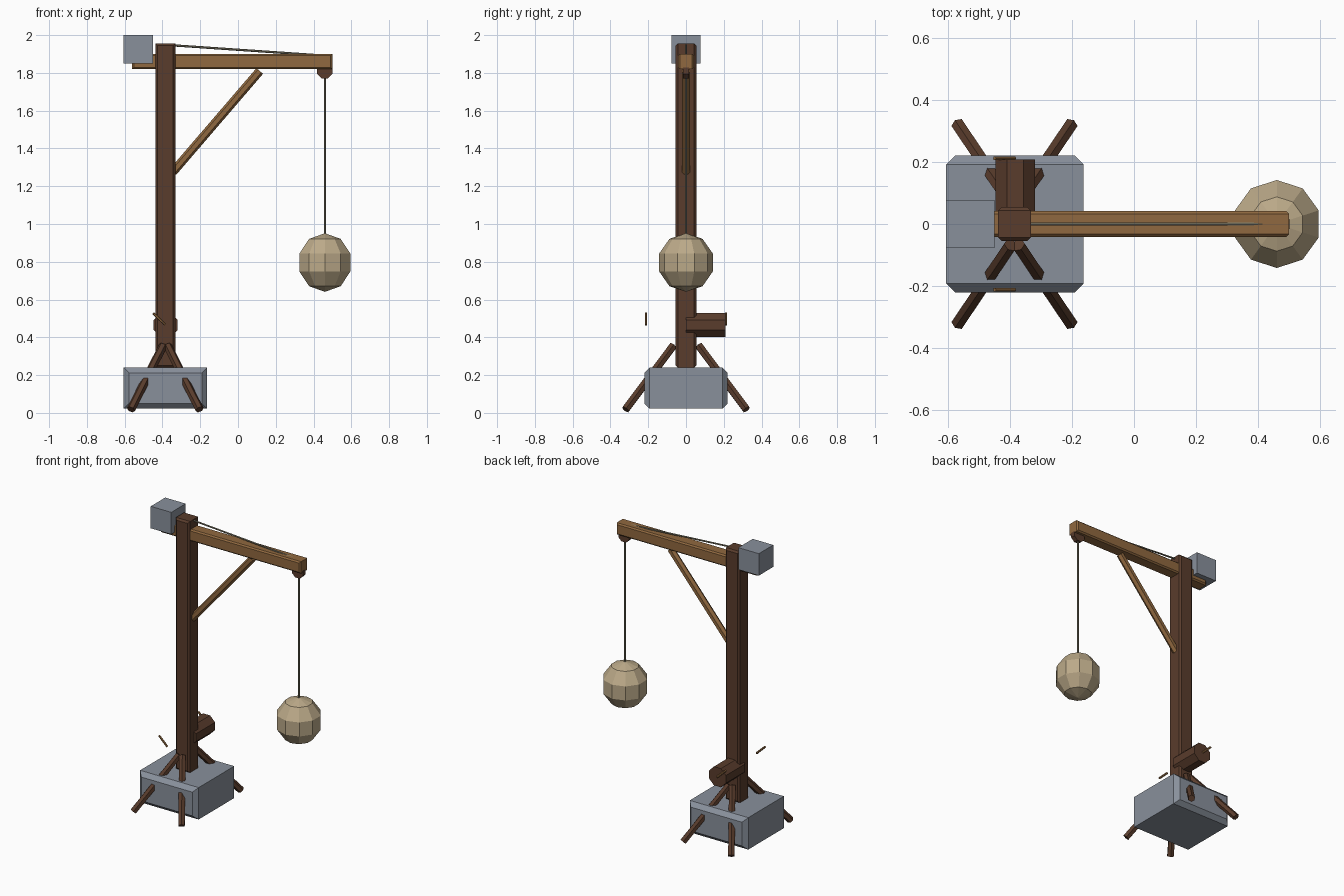
import bpy, bmesh, math
from mathutils import Vector, Matrix

if "Cube" in bpy.data.objects:
    bpy.data.objects.remove(bpy.data.objects["Cube"])


def material(name, rgb):
    m = bpy.data.materials.new(name)
    m.diffuse_color = (*rgb, 1)
    m.use_nodes = True
    m.node_tree.nodes["Principled BSDF"].inputs["Base Color"].default_value = m.diffuse_color
    return m


DARK = material("dark_wood", (0.10, 0.045, 0.025))
LIGHT = material("light_wood", (0.28, 0.14, 0.05))
STONE = material("stone", (0.25, 0.28, 0.33))
SACK = material("sacking", (0.50, 0.40, 0.25))
ROPE = material("rope", (0.22, 0.20, 0.14))


def finish(name, bm, mat):
    bmesh.ops.recalc_face_normals(bm, faces=bm.faces)
    me = bpy.data.meshes.new(name)
    bm.to_mesh(me)
    bm.free()
    me.materials.append(mat)
    ob = bpy.data.objects.new(name, me)
    bpy.context.collection.objects.link(ob)
    return ob


def block(name, x, z, half_y, bevel, mat):
    """Rectangle in xz, extruded along y, with its front and back rims chamfered."""
    bm = bmesh.new()
    rings = []
    layers = [(-half_y, bevel), (-half_y + bevel, 0), (half_y - bevel, 0), (half_y, bevel)]
    if bevel == 0:
        layers = [layers[0], layers[3]]
    for y, i in layers:
        pts = [(x[0] + i, z[0] + i), (x[1] - i, z[0] + i),
               (x[1] - i, z[1] - i), (x[0] + i, z[1] - i)]
        rings.append([bm.verts.new((px, y, pz)) for px, pz in pts])
    for a, b in zip(rings, rings[1:]):
        for k in range(4):
            n = (k + 1) % 4
            bm.faces.new((a[k], a[n], b[n], b[k]))
    bm.faces.new(rings[0])
    bm.faces.new(rings[-1])
    return finish(name, bm, mat)


def rod(name, a, b, r, sides, mat, spin=0.0):
    """Faceted cylinder from point a to point b."""
    a, b = Vector(a), Vector(b)
    d = b - a
    bm = bmesh.new()
    m = (Matrix.Translation((a + b) / 2) @ d.to_track_quat('Z', 'Y').to_matrix().to_4x4()
         @ Matrix.Rotation(spin, 4, 'Z'))
    bmesh.ops.create_cone(bm, cap_ends=True, segments=sides, radius1=r, radius2=r,
                          depth=d.length, matrix=m)
    return finish(name, bm, mat)


PX = -0.385   # post centre line
BX = 0.46     # hanging line

# Stone footing, post, jib and counterweight
block("stone_base", (-0.605, -0.163), (0.022, 0.24), 0.22, 0.028, STONE)
block("post", (-0.438, -0.332), (0.24, 1.956), 0.055, 0.012, DARK)
block("jib", (-0.56, 0.50), (1.82, 1.90), 0.042, 0.009, LIGHT)
block("counterweight", (-0.605, -0.45), (1.85, 2.0), 0.078, 0, STONE)

# Diagonal brace and tie rope
rod("brace", (-0.345, 0, 1.275), (0.115, 0, 1.81), 0.023, 6, LIGHT)
rod("tie_rope", (-0.36, 0, 1.947), (0.42, 0, 1.894), 0.006, 6, ROPE)

# Four splayed legs
for sx in (-1, 1):
    for sy in (-1, 1):
        rod("leg", (PX + sx * 0.182, sy * 0.32, 0.018),
            (PX + sx * 0.012, sy * 0.068, 0.355), 0.023, 6, DARK)

# Winding drum with a crank bar on each side
rod("winch_drum", (PX + 0.002, 0.0, 0.465), (PX + 0.002, 0.208, 0.465), 0.069, 8, DARK, math.pi / 8)
for y in (-0.212, 0.212):
    rod("crank", (-0.449, y, 0.528), (-0.385, y, 0.467), 0.007, 6, LIGHT)

# Pulley, hanging rope and sack
rod("pulley", (BX, -0.016, 1.812), (BX, 0.016, 1.812), 0.044, 8, DARK, math.pi / 8)
rod("hanging_rope", (BX, 0, 0.93), (BX, 0, 1.80), 0.006, 6, ROPE)
bm = bmesh.new()
bmesh.ops.create_uvsphere(bm, u_segments=10, v_segments=5, radius=0.149,
                          matrix=Matrix.Translation((BX, 0, 0.796)) @ Matrix.Diagonal((1, 1, 1.04, 1)))
finish("sack", bm, SACK)
